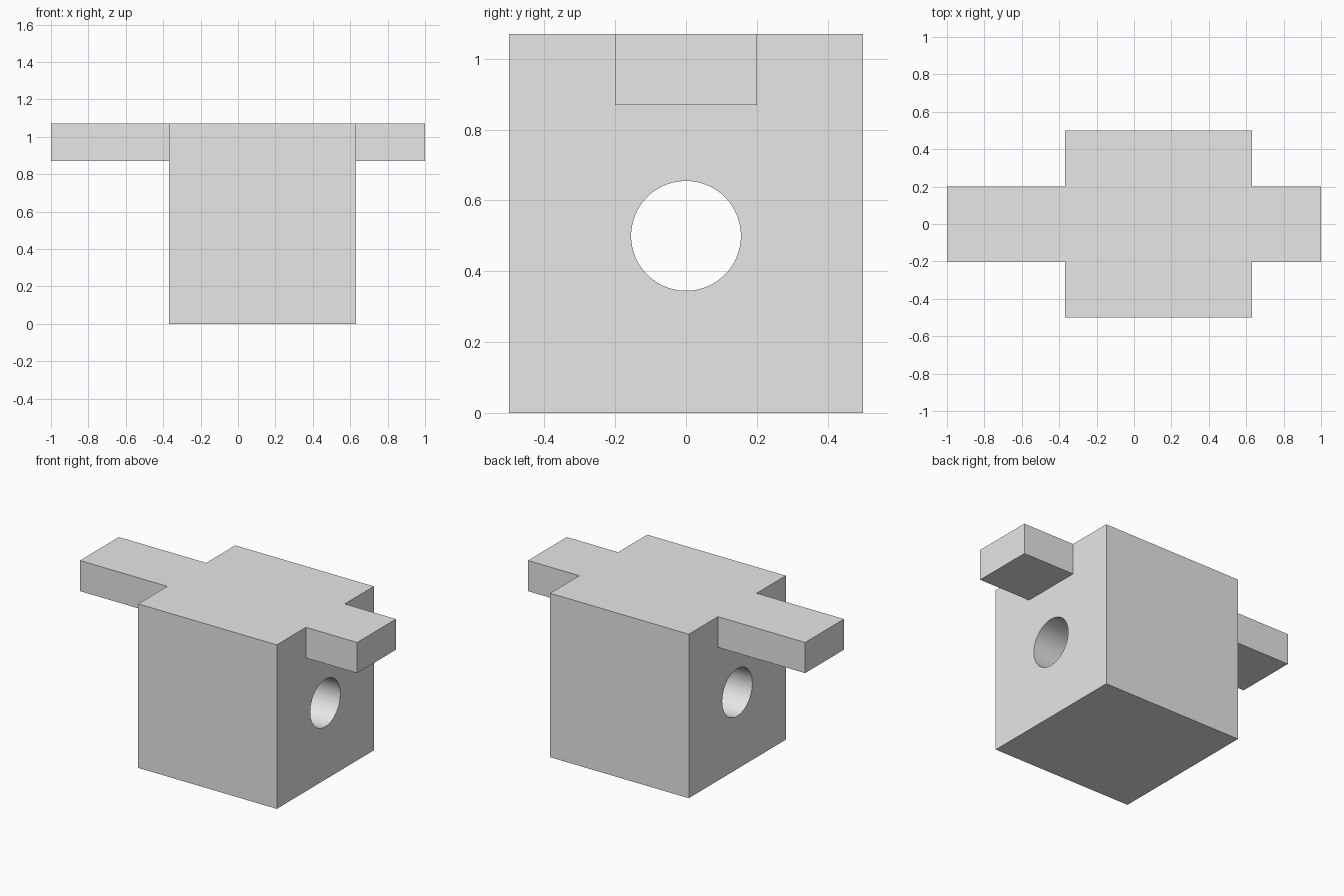
import bpy
from math import pi, radians

default = bpy.data.objects.get("Cube")
if default:
    bpy.data.objects.remove(default, do_unlink=True)

grey = bpy.data.materials.new("plain grey")
grey.use_nodes = True
grey.diffuse_color = (0.8, 0.8, 0.8, 1)
grey.node_tree.nodes["Principled BSDF"].inputs["Base Color"].default_value = (0.8, 0.8, 0.8, 1)

BODY_X = (-0.37, 0.63)
TOP = 1.07


def box(name, x, y, z):
    """Box spanning the given (min, max) ranges."""
    spans = (x, y, z)
    bpy.ops.mesh.primitive_cube_add(size=1, location=[(a + b) / 2 for a, b in spans])
    obj = bpy.context.object
    obj.name = name
    obj.scale = [b - a for a, b in spans]
    bpy.ops.object.transform_apply(location=False, rotation=False, scale=True)
    obj.data.materials.append(grey)
    return obj


# Main block
body = box("body", BODY_X, (-0.5, 0.5), (0, TOP))

# Side bars, flush with the top of the block
box("right_bar", (-1, BODY_X[0]), (-0.2, 0.2), (0.87, TOP))
box("left_bar", (BODY_X[1], 1), (-0.2, 0.2), (0.87, TOP))

# Round hole running through the block from side to side
bpy.ops.mesh.primitive_cylinder_add(vertices=96, radius=0.155, depth=1.4,
                                    location=(0.13, 0, 0.5), rotation=(0, pi / 2, 0))
cutter = bpy.context.object
cutter.name = "hole_cutter"
cutter.hide_render = True
cutter.data.materials.append(grey)

bpy.ops.object.select_all(action="DESELECT")
body.select_set(True)
bpy.context.view_layer.objects.active = body
cut = body.modifiers.new("hole", "BOOLEAN")
cut.operation = "DIFFERENCE"
cut.solver = "EXACT"
cut.object = cutter
bpy.ops.object.modifier_apply(modifier=cut.name)
bpy.data.objects.remove(cutter, do_unlink=True)
bpy.ops.object.shade_smooth_by_angle(angle=radians(30))
